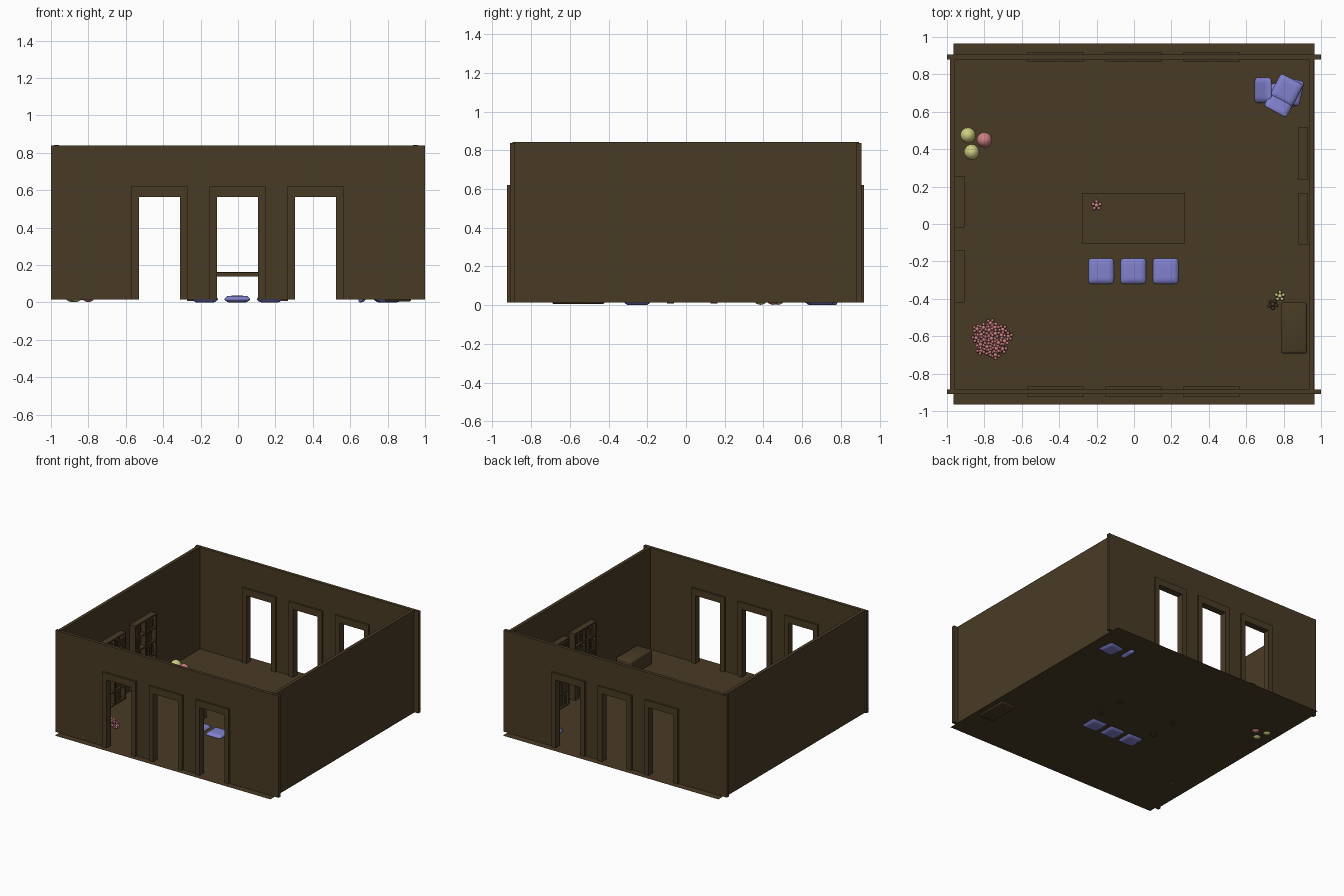
import bpy, bmesh, math, random
from mathutils import Matrix, Vector

random.seed(4)
if "Cube" in bpy.data.objects:
    bpy.data.objects.remove(bpy.data.objects["Cube"], do_unlink=True)

FLOOR = 0.015


def material(name, rgb):
    m = bpy.data.materials.new(name)
    m.use_nodes = True
    m.diffuse_color = (*rgb, 1)
    m.node_tree.nodes["Principled BSDF"].inputs["Base Color"].default_value = (*rgb, 1)
    return m


BROWN = material("dark brown", (0.066, 0.043, 0.018))
BLUE = material("soft blue", (0.22, 0.22, 0.62))
PINK = material("dusty pink", (0.62, 0.22, 0.23))
YELLOW = material("pale yellow", (0.62, 0.62, 0.22))


def finish(bm, name, mat, smooth=False):
    bmesh.ops.recalc_face_normals(bm, faces=bm.faces)
    mesh = bpy.data.meshes.new(name)
    bm.to_mesh(mesh)
    bm.free()
    mesh.materials.append(mat)
    for p in mesh.polygons:
        p.use_smooth = smooth
    ob = bpy.data.objects.new(name, mesh)
    bpy.context.collection.objects.link(ob)
    return ob


def add_box(bm, x, y, z):
    """Box from three (low, high) ranges."""
    size = Matrix.Diagonal((x[1] - x[0], y[1] - y[0], z[1] - z[0], 1))
    mid = Matrix.Translation((sum(x) / 2, sum(y) / 2, sum(z) / 2))
    return bmesh.ops.create_cube(bm, size=1, matrix=mid @ size)["verts"]


def box(name, x, y, z, mat=BROWN):
    bm = bmesh.new()
    add_box(bm, x, y, z)
    return finish(bm, name, mat)


def extrude_outline(name, points, y0, y1):
    """Solid from an outline in x and z, running from y0 to y1."""
    bm = bmesh.new()
    face = bm.faces.new([bm.verts.new((x, y0, z)) for x, z in points])
    out = bmesh.ops.extrude_face_region(bm, geom=[face])["geom"]
    bmesh.ops.translate(bm, vec=(0, y1 - y0, 0),
                        verts=[v for v in out if isinstance(v, bmesh.types.BMVert)])
    return finish(bm, name, BROWN)


def arch(c, half, top):
    return [(c - half, FLOOR), (c - half, top), (c + half, top), (c + half, FLOOR)]


# Floor sheet
bm = bmesh.new()
bmesh.ops.create_grid(bm, x_segments=1, y_segments=1, size=0.966,
                      matrix=Matrix.Translation((0, 0, FLOOR)))
finish(bm, "floor", BROWN)

# Front and back walls with three framed doorways each
DOORS = (-0.42, -0.003, 0.414)
for side, y in (("front", -0.897), ("back", 0.893)):
    outline = [(-1, 0.838), (-1, FLOOR)]
    for c in DOORS:
        outline += arch(c, 0.125, 0.58)
    outline += [(1, FLOOR), (1, 0.838)]
    extrude_outline(side + "_wall", outline, y - 0.013, y + 0.013)
    for i, c in enumerate(DOORS):
        frame = arch(c, 0.15, 0.62) + arch(c, 0.11, 0.565)[::-1]
        extrude_outline(f"{side}_door_frame_{i + 1}", frame, y - 0.027, y + 0.027)

# Side walls
box("right_wall", (-0.984, -0.957), (-0.897, 0.893), (FLOOR, 0.842))
box("left_wall", (0.936, 0.963), (-0.897, 0.893), (FLOOR, 0.842))


# Bookcases: case, shelves and books of varied height
def bookcase(name, x_wall, face, y0, y1, top=0.555):
    bm = bmesh.new()

    def part(near, far, y, z):
        add_box(bm, sorted((x_wall + face * near, x_wall + face * far)), y, z)

    board = 0.01
    part(0, 0.008, (y0, y1), (FLOOR, top))
    for y in (y0, (y0 + y1 - board) / 2, y1 - board):
        part(0, 0.05, (y, y + board), (FLOOR, top))
    rows = 5
    step = (top - FLOOR - board) / rows
    for r in range(rows + 1):
        z = FLOOR + r * step
        part(0, 0.05, (y0, y1), (z, z + board))
        if r == rows:
            break
        for half in (0, 1):
            y = y0 + board + half * (y1 - y0) / 2
            end = y + (y1 - y0) * random.uniform(0.25, 0.4)
            while y < end:
                w = random.uniform(0.01, 0.02)
                part(0, random.uniform(0.03, 0.042), (y, y + w),
                     (z + board, z + step * random.uniform(0.65, 0.92)))
                y += w + 0.001
    return finish(bm, name, BROWN)


for i, (y0, y1) in enumerate(((-0.42, -0.14), (-0.02, 0.257))):
    bookcase(f"right_bookcase_{i + 1}", -0.957, 1, y0, y1)
for i, (y0, y1) in enumerate(((-0.11, 0.167), (0.235, 0.517))):
    bookcase(f"left_bookcase_{i + 1}", 0.93, -1, y0, y1)

# Low table
box("table_top", (-0.278, 0.273), (-0.103, 0.167), (0.138, 0.16))
box("table_inlay", (-0.24, 0.235), (-0.065, 0.13), (0.159, 0.162))
for sx in (-0.255, 0.25):
    for sy in (-0.08, 0.144):
        box("table_leg", (sx - 0.018, sx + 0.018), (sy - 0.018, sy + 0.018), (0.008, 0.14))

# Chest with rounded edges
bm = bmesh.new()
add_box(bm, (0.785, 0.925), (-0.692, -0.42), (0.005, 0.13))
bmesh.ops.bevel(bm, geom=bm.edges[:], offset=0.012, segments=3, profile=0.5, affect='EDGES')
finish(bm, "chest", BROWN, True)


# Cushions: pillow-shaped pads, thin at the rim and full in the middle
def cushion(name, place, turn=0, tilt=0, size=0.136, thick=0.036):
    bm = bmesh.new()
    bmesh.ops.create_cube(bm, size=2)
    bmesh.ops.subdivide_edges(bm, edges=bm.edges[:], cuts=9, use_grid_fill=True)
    for v in bm.verts:
        x, y, z = v.co
        puff = 0.35 + 0.65 * math.sqrt(max(0, (1 - x ** 6) * (1 - y ** 6)))
        pinch = 1 - 0.06 * abs(x * y) ** 6 - 0.04 * z * z
        v.co = (x * pinch * size / 2, y * pinch * size / 2, z * puff * thick / 2)
    bm.transform(Matrix.Translation(place)
                 @ Matrix.Rotation(math.radians(turn), 4, 'Z')
                 @ Matrix.Rotation(math.radians(tilt), 4, 'Y'))
    return finish(bm, name, BLUE, True)


for i, x in enumerate((-0.176, -0.004, 0.169)):
    cushion(f"seat_cushion_{i + 1}", (x, -0.252, 0.018))
for i, (x, y, turn) in enumerate(((0.8, 0.69, 8), (0.83, 0.71, -12), (0.815, 0.715, -28))):
    cushion(f"stacked_cushion_{i + 1}", (x, y, 0.018 + i * 0.036), turn)
cushion("sliding_cushion", (0.78, 0.65, 0.09), 62, 35)
cushion("leaning_cushion", (0.69, 0.715, 0.055), 0, -52)


# Ribbed round balls
def ball(name, x, y, mat):
    bm = bmesh.new()
    bmesh.ops.create_uvsphere(bm, u_segments=40, v_segments=14, radius=1)
    for v in bm.verts:
        rib = 1 + 0.04 * math.cos(20 * math.atan2(v.co.y, v.co.x))
        v.co = (x + v.co.x * rib * 0.041, y + v.co.y * rib * 0.041, 0.05 + v.co.z * 0.048)
    finish(bm, name, mat, True)


ball("yellow_ball_1", -0.888, 0.475, YELLOW)
ball("yellow_ball_2", -0.868, 0.385, YELLOW)
ball("pink_ball", -0.8, 0.45, PINK)


# Small soft toys: a body with five rounded limbs
def add_toy(bm, place, turn, size=0.03, tilt=0):
    base = (Matrix.Translation(place) @ Matrix.Rotation(tilt, 4, 'X')
            @ Matrix.Rotation(turn, 4, 'Z'))
    parts = [(0, 0, 0.42)] + [(0.66, k * math.tau / 5, 0.32) for k in range(5)]
    for dist, angle, r in parts:
        at = Vector((math.cos(angle), math.sin(angle), 0)) * dist * size
        bmesh.ops.create_icosphere(bm, subdivisions=2, radius=r * size,
                                   matrix=base @ Matrix.Translation(at))


def toy(name, place, mat, turn=0.3):
    bm = bmesh.new()
    add_toy(bm, place, turn)
    finish(bm, name, mat, True)


toy("table_toy", (-0.2, 0.1, 0.172), PINK)
toy("yellow_toy", (0.78, -0.385, 0.03), YELLOW)
toy("brown_toy", (0.742, -0.43, 0.028), BROWN, 1)

# Heap of pink toys, highest in the middle
bm = bmesh.new()
for i in range(24):
    spread = math.sqrt(i / 23)
    a = i * 2.4
    add_toy(bm, (-0.762 + 0.095 * spread * math.cos(a),
                 -0.612 + 0.09 * spread * math.sin(a),
                 0.028 + 0.07 * (1 - spread)), a * 3, 0.028, random.uniform(-0.5, 0.5))
finish(bm, "toy_heap", PINK, True)
